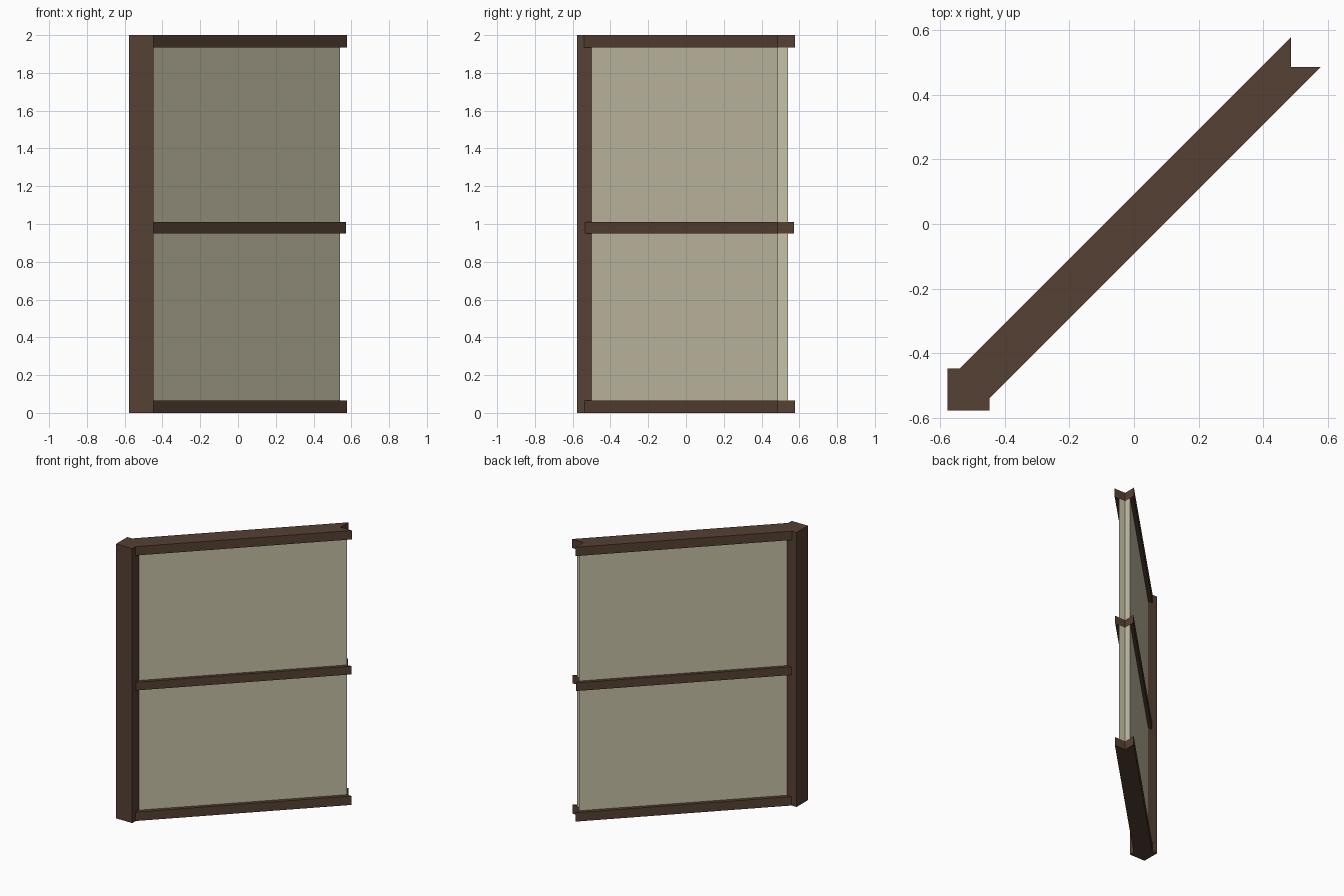
import bpy
import bmesh

cube = bpy.data.objects.get("Cube")
if cube:
    bpy.data.objects.remove(cube, do_unlink=True)


def make_material(name, rgb):
    mat = bpy.data.materials.new(name)
    mat.use_nodes = True
    colour = (*rgb, 1.0)
    mat.diffuse_color = colour
    mat.node_tree.nodes["Principled BSDF"].inputs["Base Color"].default_value = colour
    return mat


dark_wood = make_material("dark wood", (0.093, 0.052, 0.033))
plaster = make_material("cream plaster", (0.578, 0.539, 0.392))


def extrude_plan(name, outline, z0, z1, mat):
    """Extrude a plan outline between two heights."""
    bm = bmesh.new()
    face = bm.faces.new([bm.verts.new((x, y, z0)) for x, y in outline])
    grown = bmesh.ops.extrude_face_region(bm, geom=[face], use_keep_orig=True)
    for v in grown["geom"]:
        if isinstance(v, bmesh.types.BMVert):
            v.co.z = z1
    bmesh.ops.recalc_face_normals(bm, faces=bm.faces)
    mesh = bpy.data.meshes.new(name)
    bm.to_mesh(mesh)
    bm.free()
    mesh.materials.append(mat)
    obj = bpy.data.objects.new(name, mesh)
    bpy.context.collection.objects.link(obj)
    return obj


START = -0.448   # inner faces of the corner post
NOTCH = 0.486    # inner corner of the notched free end


def diagonal_plan(w):
    """Diagonal strip: right-angled point in the post, notch at the free end."""
    return [(START, START), (START, START - w), (NOTCH + w, NOTCH),
            (NOTCH, NOTCH), (NOTCH, NOTCH + w), (START - w, START)]


# Corner post
LOW = -0.578
extrude_plan("corner_post", [(LOW, LOW), (START, LOW), (START, START), (LOW, START)],
             0, 2, dark_wood)

# Horizontal beams
for name, w, z0, z1 in (("bottom_beam", 0.09, 0, 0.065),
                        ("middle_beam", 0.087, 0.95, 1.01),
                        ("top_beam", 0.092, 1.935, 2)):
    extrude_plan(name, diagonal_plan(w), z0, z1, dark_wood)

# Infill panels between the beams
for name, z0, z1 in (("lower_panel", 0.065, 0.95), ("upper_panel", 1.01, 1.935)):
    extrude_plan(name, diagonal_plan(0.053), z0, z1, plaster)
